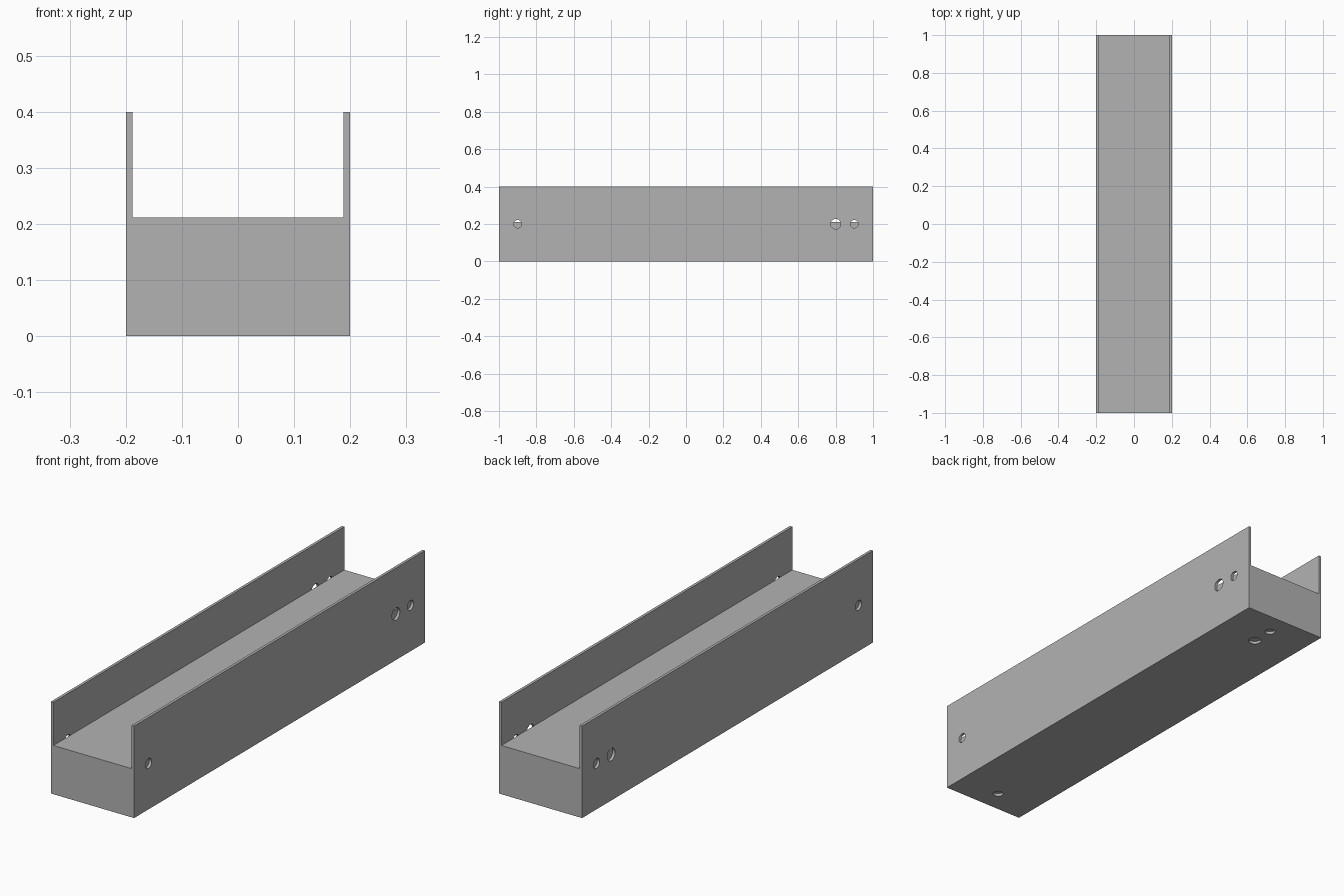
import bpy
import bmesh
from math import radians
from mathutils import Matrix, Vector

if "Cube" in bpy.data.objects:
    bpy.data.objects.remove(bpy.data.objects["Cube"])

LENGTH, HALF_W, HEIGHT, SHEET = 2.0, 0.2, 0.4, 0.012
FILL_TOP = 0.212
HOLE_Z = 0.2
HOLES = [(-0.9, 0.021), (0.8, 0.027), (0.9, 0.021)]  # position along y, radius

grey = bpy.data.materials.new("plain grey")
grey.use_nodes = True
colour = (0.45, 0.45, 0.45, 1)
grey.diffuse_color = colour
grey.node_tree.nodes["Principled BSDF"].inputs["Base Color"].default_value = colour


def add_object(name, bm):
    bmesh.ops.recalc_face_normals(bm, faces=bm.faces)
    mesh = bpy.data.meshes.new(name)
    bm.to_mesh(mesh)
    bm.free()
    mesh.materials.append(grey)
    obj = bpy.data.objects.new(name, mesh)
    bpy.context.collection.objects.link(obj)
    return obj


def extrude_profile(name, points):
    """Extrude an x-z outline along the whole length."""
    bm = bmesh.new()
    face = bm.faces.new([bm.verts.new((x, -LENGTH / 2, z)) for x, z in points])
    result = bmesh.ops.extrude_face_region(bm, geom=[face])
    moved = [v for v in result["geom"] if isinstance(v, bmesh.types.BMVert)]
    bmesh.ops.translate(bm, verts=moved, vec=(0, LENGTH, 0))
    return add_object(name, bm)


# Thin U-shaped channel
right_half = [(HALF_W, 0), (HALF_W, HEIGHT), (HALF_W - SHEET, HEIGHT), (HALF_W - SHEET, SHEET)]
left_half = [(-x, z) for x, z in reversed(right_half)]
channel = extrude_profile("channel", right_half + left_half)

# Solid filling in the lower half of the channel
inner = HALF_W - SHEET
extrude_profile("filling", [(-inner, SHEET), (inner, SHEET), (inner, FILL_TOP), (-inner, FILL_TOP)])

# Round holes through both walls and the floor
bm = bmesh.new()
sideways = Matrix.Rotation(radians(90), 4, "Y")
for y, radius in HOLES:
    for centre, turn in (
        (Vector((HALF_W, y, HOLE_Z)), sideways),
        (Vector((-HALF_W, y, HOLE_Z)), sideways),
        (Vector((0, y, 0)), Matrix.Identity(4)),
    ):
        bmesh.ops.create_cone(
            bm, cap_ends=True, segments=32, radius1=radius, radius2=radius,
            depth=SHEET * 4, matrix=Matrix.Translation(centre) @ turn)
cutter = add_object("hole_cutter", bm)
cutter.hide_render = True

cut = channel.modifiers.new("holes", "BOOLEAN")
cut.operation = "DIFFERENCE"
cut.solver = "EXACT"
cut.object = cutter
bpy.context.view_layer.objects.active = channel
channel.select_set(True)
bpy.ops.object.modifier_apply(modifier=cut.name)
bpy.data.objects.remove(cutter)

# Smooth hole walls, sharp sheet edges
bpy.ops.object.shade_smooth_by_angle(angle=radians(30))
